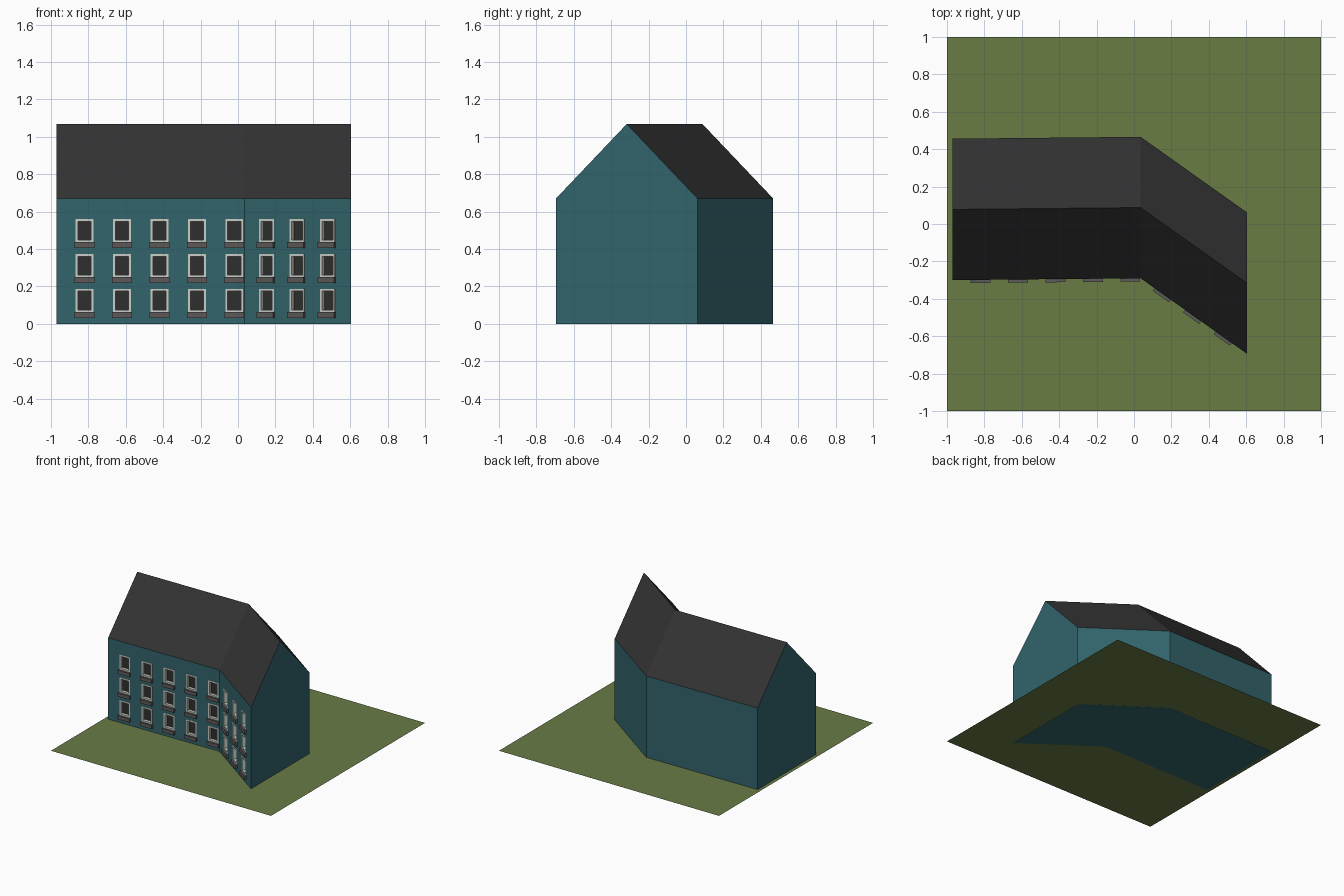
import bpy
import bmesh
from mathutils import Matrix, Vector

cube = bpy.data.objects.get("Cube")
if cube:
    bpy.data.objects.remove(cube, do_unlink=True)


def material(name, rgb):
    mat = bpy.data.materials.new(name)
    mat.use_nodes = True
    mat.diffuse_color = (*rgb, 1)
    mat.node_tree.nodes["Principled BSDF"].inputs["Base Color"].default_value = (*rgb, 1)
    return mat


teal = material("teal wall", (0.032, 0.13, 0.15))
slate = material("dark roof", (0.032, 0.032, 0.032))
grass = material("grass green", (0.14, 0.2, 0.06))
white = material("off white frame", (0.6, 0.63, 0.57))
stone = material("grey sill", (0.11, 0.1, 0.1))
pane = material("dark glass", (0.028, 0.028, 0.028))


def make_object(name, bm, *mats):
    bmesh.ops.recalc_face_normals(bm, faces=bm.faces)
    mesh = bpy.data.meshes.new(name)
    bm.to_mesh(mesh)
    bm.free()
    for mat in mats:
        mesh.materials.append(mat)
    obj = bpy.data.objects.new(name, mesh)
    bpy.context.collection.objects.link(obj)
    return obj


def add_box(bm, frame, low, high):
    """Box between two corners, in a wall's own axes (along, outward, up)."""
    low, high = Vector(low), Vector(high)
    size = Matrix.Diagonal((*(high - low), 1))
    bmesh.ops.create_cube(bm, size=1, matrix=frame @ Matrix.Translation((low + high) / 2) @ size)


# Ground sheet
bm = bmesh.new()
bmesh.ops.create_grid(bm, x_segments=1, y_segments=1, size=1,
                      matrix=Matrix.Translation((0, 0, 0.001)))
ground = make_object("ground", bm, grass)
if ground.data.polygons[0].normal.z < 0:
    ground.data.flip_normals()

# Bent house: a gabled section swept through three stations
front = [Vector((-0.97, -0.3, 0)), Vector((0.035, -0.29, 0)), Vector((0.605, -0.695, 0))]
depth, eaves, ridge = 0.756, 0.67, 1.068
section = [(0, 0), (depth, 0), (depth, eaves), (depth / 2, ridge), (0, eaves)]
bm = bmesh.new()
rings = [[bm.verts.new(p + Vector((0, y, z))) for y, z in section] for p in front]
for a, b in zip(rings, rings[1:]):
    for i in range(len(section)):
        j = (i + 1) % len(section)
        bm.faces.new((a[i], a[j], b[j], b[i]))
bm.faces.new(rings[0])
bm.faces.new(rings[-1])
bmesh.ops.recalc_face_normals(bm, faces=bm.faces)
for f in bm.faces:
    f.material_index = 1 if f.normal.z > 0.3 else 0
house = make_object("house", bm, teal, slate)

# Windows: three storeys on both front walls
half, height, bar, recess, proud = 0.048, 0.125, 0.013, 0.025, 0.002
holes, frames, panes, sills = (bmesh.new() for _ in range(4))
for start, end, first, count in ((front[0], front[1], 0.15, 5),
                                 (front[1], front[2], 0.145, 3)):
    along = (end - start).normalized()
    outward = Vector((along.y, -along.x, 0))
    axes = Matrix((along, outward, Vector((0, 0, 1)))).transposed().to_4x4()
    for column in range(count):
        for storey in range(3):
            spot = start + along * (first + 0.2 * column)
            spot.z = 0.062 + 0.187 * storey
            m = Matrix.Translation(spot) @ axes
            add_box(holes, m, (-half + 0.002, -recess, 0.002),
                    (half - 0.002, 0.03, height - 0.002))
            for side in (-1, 1):
                x = side * (half - bar / 2)
                add_box(frames, m, (x - bar / 2, -recess, 0), (x + bar / 2, proud, height))
            for z in (0, height - bar):
                add_box(frames, m, (-half + bar, -recess, z), (half - bar, proud, z + bar))
            add_box(panes, m, (-half + bar, -recess, bar),
                    (half - bar, -recess + 0.003, height - bar))
            add_box(sills, m, (-half - 0.005, -0.005, -0.03), (half + 0.005, 0.017, 0))

make_object("window_frames", frames, white)
make_object("window_panes", panes, pane)
make_object("window_sills", sills, stone)

# Cut the window openings
cutter = make_object("opening_cutter", holes, teal)
cutter.hide_render = True
cut = house.modifiers.new("openings", "BOOLEAN")
cut.operation = "DIFFERENCE"
cut.solver = "EXACT"
cut.object = cutter
bpy.context.view_layer.objects.active = house
bpy.ops.object.modifier_apply(modifier=cut.name)
bpy.data.objects.remove(cutter, do_unlink=True)
